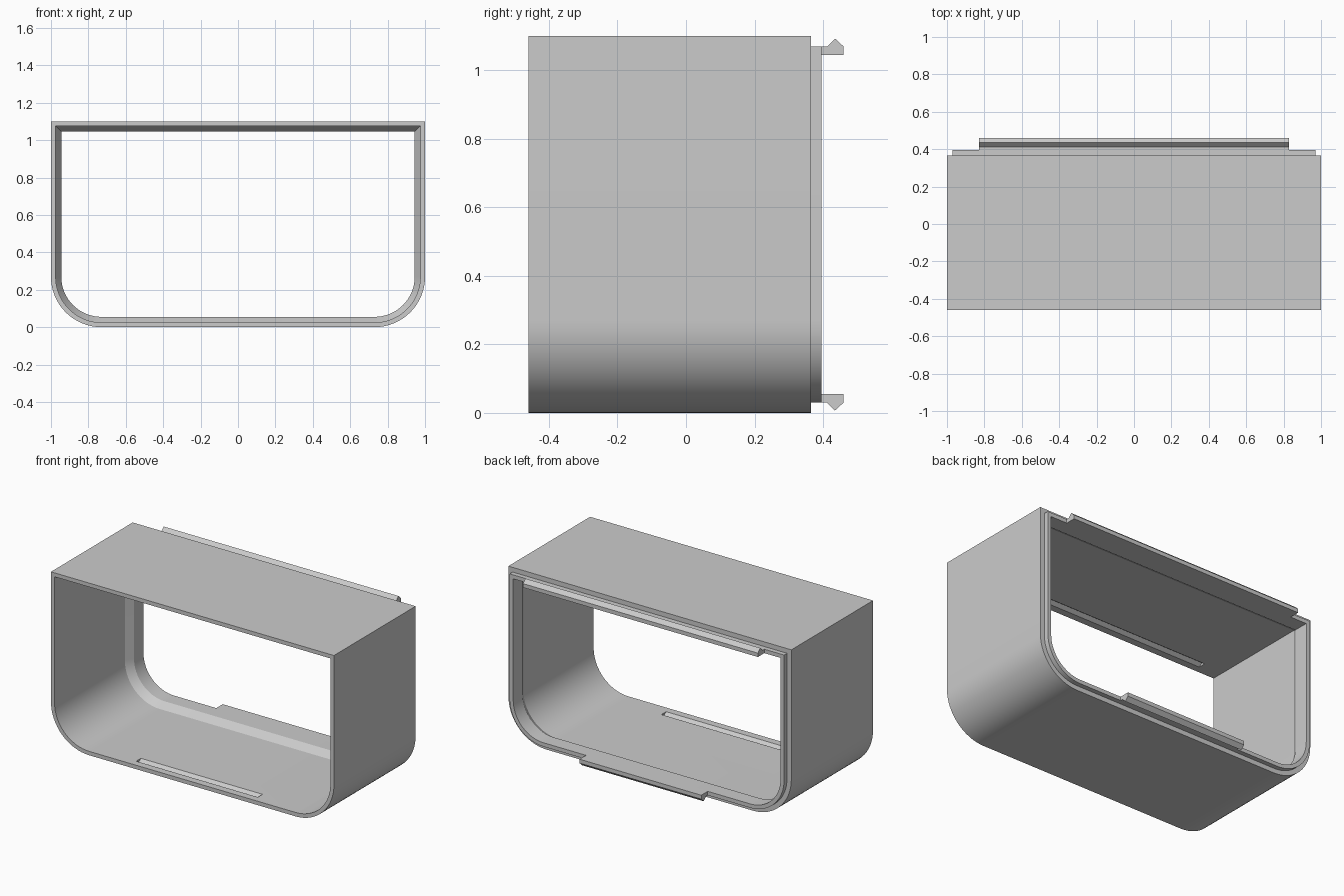
import bpy, bmesh, math
from mathutils import Vector

cube = bpy.data.objects.get("Cube")
if cube:
    bpy.data.objects.remove(cube, do_unlink=True)

HEIGHT, RADIUS, STEPS = 1.1, 0.27, 16

grey = bpy.data.materials.new("plain grey")
grey.use_nodes = True
grey.diffuse_color = (0.6, 0.6, 0.6, 1)
grey.node_tree.nodes["Principled BSDF"].inputs["Base Color"].default_value = (0.6, 0.6, 0.6, 1)


def finish(bm, name):
    bmesh.ops.recalc_face_normals(bm, faces=bm.faces)
    mesh = bpy.data.meshes.new(name)
    bm.to_mesh(mesh)
    bm.free()
    mesh.materials.append(grey)
    obj = bpy.data.objects.new(name, mesh)
    bpy.context.collection.objects.link(obj)
    return obj


def outline(inset, y):
    """Square-topped outline with two rounded lower corners, moved inward."""
    r = RADIUS - inset
    cx = 1 - RADIUS
    pts = [Vector((1 - inset, y, HEIGHT - inset)), Vector((inset - 1, y, HEIGHT - inset))]
    for side, start in ((-1, math.pi), (1, 1.5 * math.pi)):
        for i in range(STEPS + 1):
            a = start + i / STEPS * math.pi / 2
            pts.append(Vector((side * cx + r * math.cos(a), y, RADIUS + r * math.sin(a))))
    return pts


def prism(name, section, half_width, top):
    """Extrude a (y, inset) section across x, at the top or bottom wall."""
    bm = bmesh.new()
    verts = [bm.verts.new((-half_width, y, HEIGHT - d if top else d)) for y, d in section]
    face = bm.faces.new(verts)
    out = bmesh.ops.extrude_face_region(bm, geom=[face])
    moved = [v for v in out["geom"] if isinstance(v, bmesh.types.BMVert)]
    bmesh.ops.translate(bm, verts=moved, vec=(2 * half_width, 0, 0))
    return finish(bm, name)


# Shell: wall section (inset, y) swept round the outline, with stepped rear lip
wall = [(0, -0.46), (0, 0.365), (0.03, 0.365), (0.03, 0.395),
        (0.055, 0.395), (0.055, 0.30), (0.025, 0.25), (0.025, -0.46)]
bm = bmesh.new()
rings = [[bm.verts.new(p) for p in outline(d, y)] for d, y in wall]
for k, ring in enumerate(rings):
    nxt = rings[(k + 1) % len(rings)]
    for i in range(len(ring)):
        j = (i + 1) % len(ring)
        bm.faces.new((ring[i], ring[j], nxt[j], nxt[i]))
shell = finish(bm, "shell")

# Rear snap clips, and matching grooves inside the front opening
clip = [(0.395, 0.055), (0.46, 0.055), (0.46, 0.03), (0.435, 0.007), (0.412, 0.03), (0.395, 0.03)]
groove = [(-0.435, 0.04), (-0.39, 0.008), (-0.345, 0.04)]
bpy.context.view_layer.objects.active = shell
for label, half, top in (("top", 0.83, True), ("bottom", 0.43, False)):
    prism(label + "_clip", clip, half, top)
    cutter = prism(label + "_groove_cutter", groove, half, top)
    cutter.hide_render = True
    mod = shell.modifiers.new(label + " groove", "BOOLEAN")
    mod.operation = "DIFFERENCE"
    mod.solver = "EXACT"
    mod.object = cutter
    bpy.ops.object.modifier_apply(modifier=mod.name)
    bpy.data.objects.remove(cutter, do_unlink=True)

# Smooth the rounded corners, keep the other edges crisp
bpy.ops.object.select_all(action="DESELECT")
shell.select_set(True)
bpy.ops.object.shade_smooth_by_angle(angle=math.radians(25))
